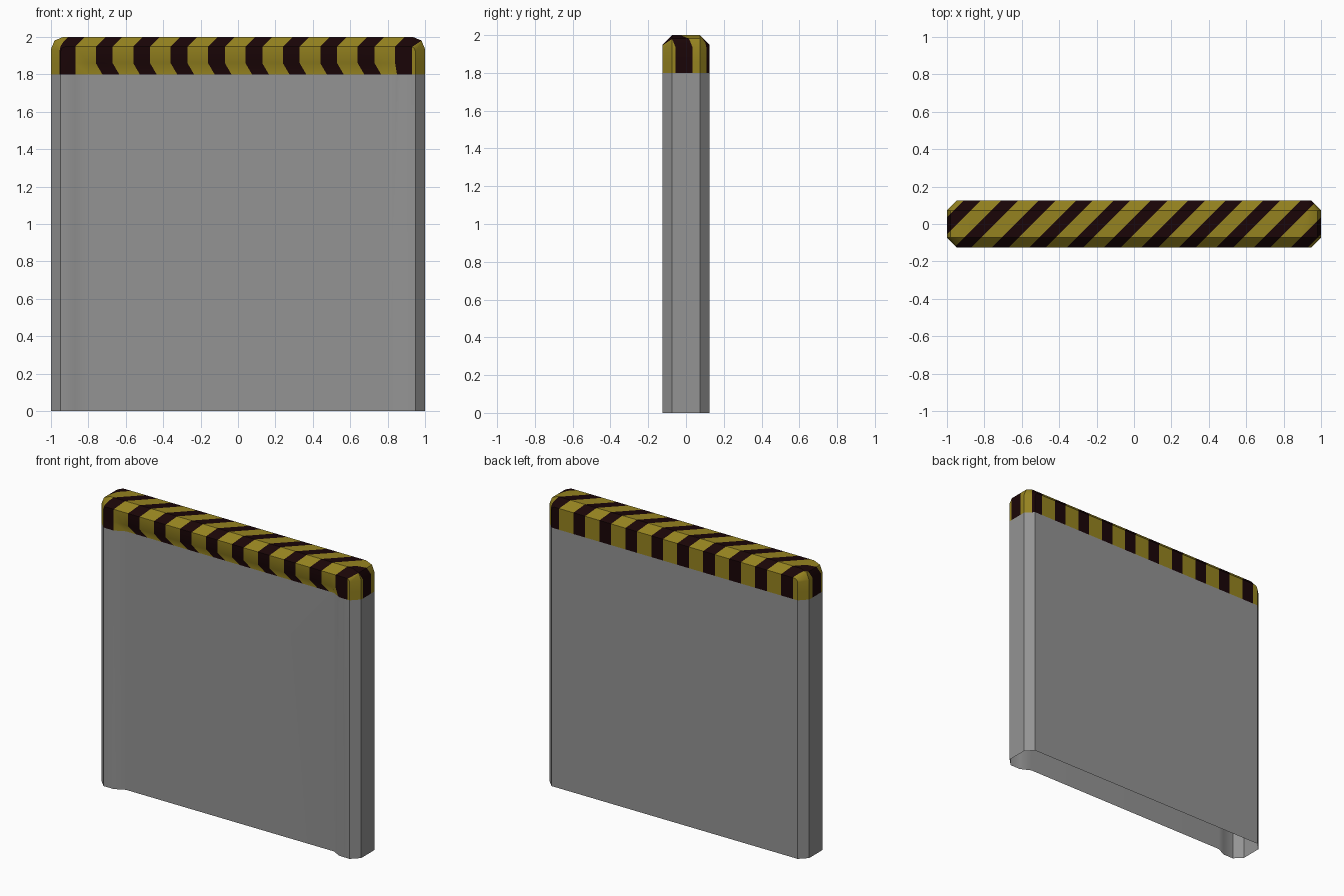
import bpy, bmesh
from mathutils import Vector

if "Cube" in bpy.data.objects:
    bpy.data.objects.remove(bpy.data.objects["Cube"])

W, D, H = 1.0, 0.125, 2.0        # half width, half depth, height
BAND = 1.8                       # lower edge of the striped cap
RECESS = 0.035                   # depth of the front panel recess
PERIOD, DARK, START = 0.2, 0.09, 0.165


def material(name, rgb):
    m = bpy.data.materials.new(name)
    m.diffuse_color = (*rgb, 1)
    m.use_nodes = True
    m.node_tree.nodes["Principled BSDF"].inputs["Base Color"].default_value = m.diffuse_color
    return m


def cut(bm, co, no, low=None):
    faces = [f for f in bm.faces if low is None or f.calc_center_median().z > low]
    geom = faces + list({e for f in faces for e in f.edges}) + list({v for f in faces for v in f.verts})
    bmesh.ops.bisect_plane(bm, geom=geom, dist=1e-5, plane_co=co, plane_no=no)


bm = bmesh.new()

# Slab, open underneath, with rounded upper ends and chamfered front and back rims
bmesh.ops.create_cube(bm, size=1)
for v in bm.verts:
    v.co = Vector((v.co.x * 2 * W, v.co.y * 2 * D, (v.co.z + 0.5) * H))
bmesh.ops.delete(bm, geom=[f for f in bm.faces if f.normal.z < -0.5], context='FACES_ONLY')
ends = [e for e in bm.edges if all(v.co.z > 1.9 for v in e.verts)
        and abs(e.verts[0].co.y - e.verts[1].co.y) > 0.1]
bmesh.ops.bevel(bm, geom=ends, offset=0.065, segments=2, affect='EDGES', profile=0.5)
rims = [e for e in bm.edges if not e.is_boundary
        and abs(e.verts[0].co.y - e.verts[1].co.y) < 0.01]
rims = [e for e in rims if any(abs(f.normal.y) > 0.9 for f in e.link_faces)]
bmesh.ops.bevel(bm, geom=rims, offset=0.052, segments=1, affect='EDGES', profile=0.5)

# Shallow recess in the front with sloping borders
for x in (-0.87, -0.8, 0.8, 0.87):
    cut(bm, (x, 0, 0), (1, 0, 0))
for z in (BAND, 1.86):
    cut(bm, (0, 0, z), (0, 0, 1))
for v in bm.verts:
    if v.co.y < -D + 1e-4 and abs(v.co.x) < 0.801 and v.co.z < BAND + 1e-3:
        v.co.y += RECESS

# Diagonal hazard stripes on the cap
for k in range(-7, 7):
    for s in (START, START + DARK):
        cut(bm, (k * PERIOD + s, 0, 0), (1, -1, 0), BAND)
for f in bm.faces:
    c = f.calc_center_median()
    if c.z > BAND:
        f.material_index = 2 if (c.x - c.y - START) % PERIOD < DARK else 1

mesh = bpy.data.meshes.new("barrier_wall")
bm.to_mesh(mesh)
bm.free()
wall = bpy.data.objects.new("barrier_wall", mesh)
bpy.context.collection.objects.link(wall)
for m in (material("concrete_grey", (0.295, 0.295, 0.295)),
          material("warning_yellow", (0.30, 0.225, 0.014)),
          material("stripe_dark", (0.010, 0.0015, 0.002))):
    mesh.materials.append(m)

# Crisp chamfers, soft recess borders
bpy.context.view_layer.objects.active = wall
wall.select_set(True)
bpy.ops.object.shade_smooth_by_angle(angle=0.6)
wall.modifiers.new("even_normals", 'WEIGHTED_NORMAL').keep_sharp = True
